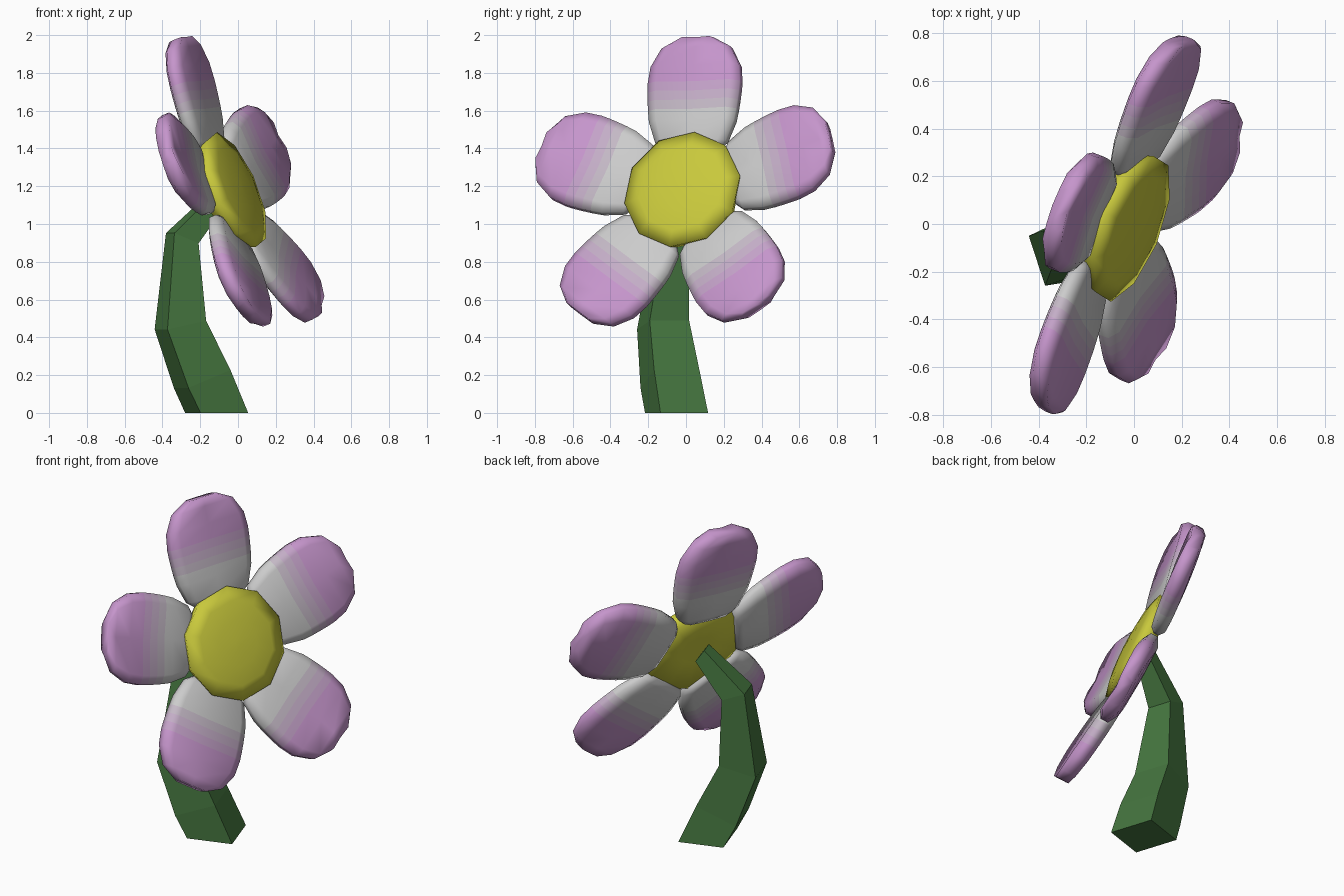
import bpy, math
from mathutils import Vector, Matrix

if "Cube" in bpy.data.objects:
    bpy.data.objects.remove(bpy.data.objects["Cube"])

def mat(name, rgb):
    m = bpy.data.materials.new(name)
    m.diffuse_color = (*rgb, 1)
    m.use_nodes = True
    m.node_tree.nodes["Principled BSDF"].inputs["Base Color"].default_value = m.diffuse_color
    return m

green = mat("leaf_green", (0.06, 0.18, 0.05))
yellow = mat("pollen_yellow", (0.58, 0.58, 0.045))
white = mat("petal_white", (0.54, 0.54, 0.54))
blends = [mat(f"petal_blend_{i}", (0.55, 0.54 - 0.06 * i, 0.55 + 0.01 * i)) for i in (1, 2, 3)]
pink = mat("petal_pink", (0.56, 0.3, 0.6))

def loft(name, rings, mats, smooth, band=None):
    """Closed loft through equal-length rings; band(i) gives a row's material."""
    n, k = len(rings[0]), len(rings)
    verts = [p for r in rings for p in r]
    faces, idx = [list(range(n))[::-1]], [0]
    for i in range(k - 1):
        for j in range(n):
            a, b = i * n + j, i * n + (j + 1) % n
            faces.append([a, b, b + n, a + n])
            idx.append(band(i) if band else 0)
    faces.append([(k - 1) * n + j for j in range(n)])
    idx.append(len(mats) - 1)
    me = bpy.data.meshes.new(name)
    me.from_pydata(verts, [], faces)
    for m in mats:
        me.materials.append(m)
    me.polygons.foreach_set("material_index", idx)
    me.polygons.foreach_set("use_smooth", [smooth] * len(faces))
    ob = bpy.data.objects.new(name, me)
    bpy.context.collection.objects.link(ob)
    return ob

# Flower head frame: facing n, tilted upward
n = Vector((0.867, -0.339, 0.366)).normalized()
u = Vector((-0.352, 0.10, 0.93))
u = (u - n * u.dot(n)).normalized()
r = u.cross(n)
c = Vector((-0.034, -0.010, 1.172))
head = Matrix.Translation(c) @ Matrix((r, u, n)).transposed().to_4x4()

# Petals: rows of (radius, half width, half thickness)
rows = [(0.25, 0.15, 0.03), (0.29, 0.2, 0.042), (0.40, 0.24, 0.05),
        (0.46, 0.249, 0.052), (0.51, 0.254, 0.053), (0.56, 0.258, 0.053),
        (0.61, 0.26, 0.053), (0.70, 0.25, 0.052), (0.80, 0.195, 0.047),
        (0.853, 0.095, 0.04)]
section = [(-1, -0.4), (-0.75, -1), (0, -1.1), (0.75, -1),
           (1, -0.4), (1, 0.5), (0.8, 1), (0, 0.75), (-0.8, 1), (-1, 0.5)]
for i in range(5):
    turn = Matrix.Rotation(math.radians(72 * i), 4, 'Z')
    rings = []
    for v, w, t in rows:
        lift = (v - 0.56) * 0.12
        rings.append([head @ turn @ Vector((-x * w, v, z * t + lift))
                      for x, z in section])
    loft(f"petal_{i + 1}", rings, [white, *blends, pink], True,
         lambda k: min(4, max(0, k - 2)))

# Flower centre: ten-sided low dome with a thick rim
profile = [(0.10, -0.045), (0.30, -0.05), (0.327, 0.03), (0.24, 0.052), (0.13, 0.064), (0.02, 0.068)]
rings = [[head @ Vector((q * math.cos(a), q * math.sin(a), h))
          for a in (math.radians(36 * j + 12) for j in range(10))] for q, h in profile]
loft("flower_centre", rings, [yellow], True)

# Stem: four-sided bent taper; (centre, side, tilt in degrees)
path = [((-0.113, -0.05, 0.0), 0.265, 0), ((-0.19, -0.085, 0.18), 0.252, 22),
        ((-0.305, -0.121, 0.465), 0.22, 12), ((-0.295, -0.075, 0.925), 0.145, -22),
        ((-0.10, -0.015, 1.14), 0.09, -55)]
e1, e2 = Vector((0.95, 0.31, 0)), Vector((-0.31, 0.95, 0))
rings = []
for p, s, deg in path:
    f = e1 * math.cos(math.radians(deg)) + Vector((0, 0, math.sin(math.radians(deg))))
    rings.append([Vector(p) + (f * x + e2 * y) * s / 2
                  for x, y in ((-1, -1), (1, -1), (1, 1), (-1, 1))])
loft("stem", rings, [green], False)
